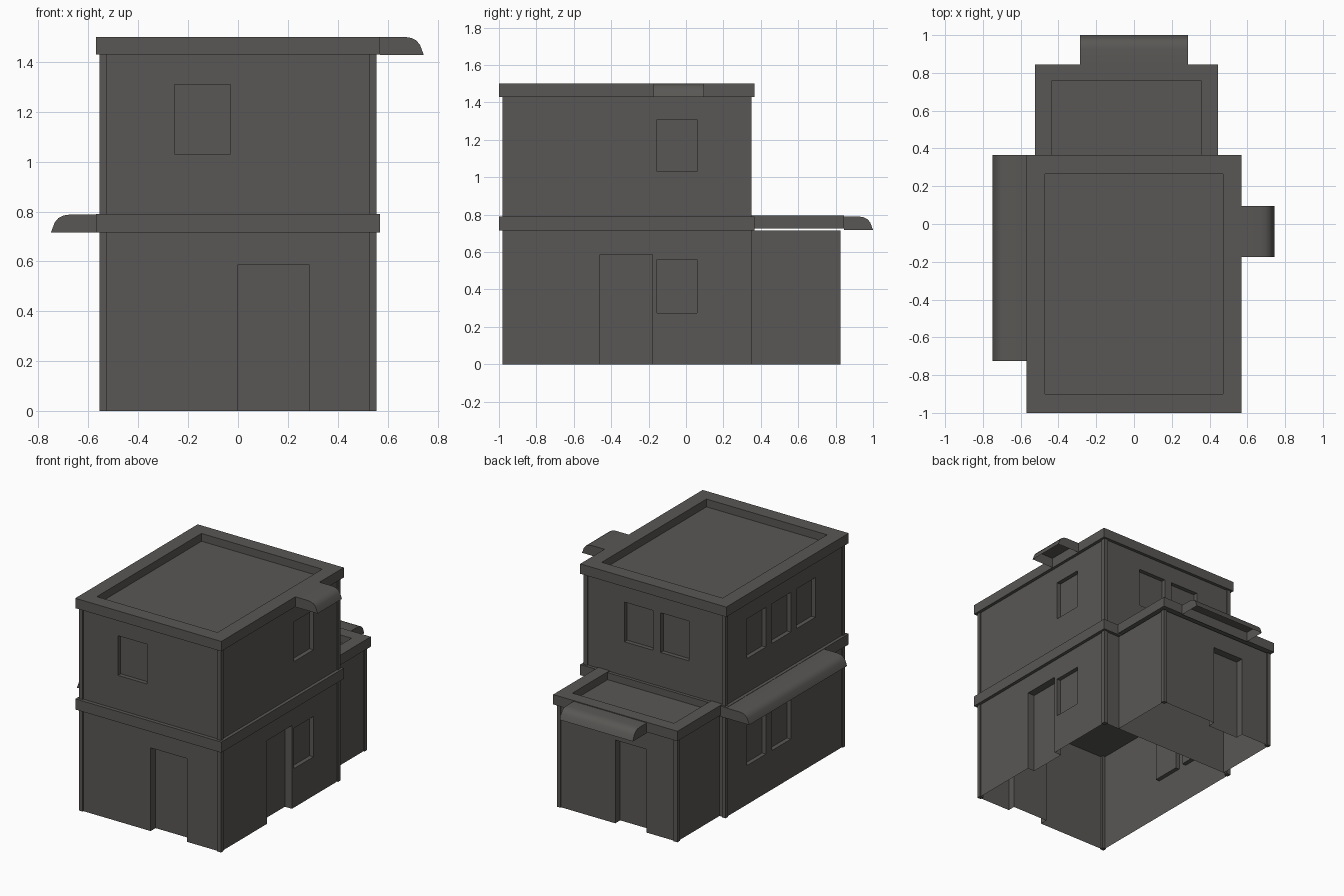
import bpy, bmesh
from mathutils import Vector

if "Cube" in bpy.data.objects:
    bpy.data.objects.remove(bpy.data.objects["Cube"])

mat = bpy.data.materials.new("dark_grey_plaster")
mat.diffuse_color = (0.100, 0.096, 0.090, 1)
mat.use_nodes = True
mat.node_tree.nodes["Principled BSDF"].inputs["Base Color"].default_value = mat.diffuse_color
UP = Vector((0, 0, 1))


def finish(name, bm):
    me = bpy.data.meshes.new(name)
    bm.to_mesh(me)
    bm.free()
    me.materials.append(mat)
    ob = bpy.data.objects.new(name, me)
    bpy.context.collection.objects.link(ob)
    return ob


def box(name, x, y, z, rim=0, depth=0):
    """Box from ranges; an optional rim leaves a sunken roof deck."""
    bm = bmesh.new()
    bmesh.ops.create_cube(bm, size=1)
    for v in bm.verts:
        v.co = [r[0] if c < 0 else r[1] for c, r in zip(v.co, (x, y, z))]
    bm.normal_update()
    if rim:
        top = max(bm.faces, key=lambda f: f.calc_center_median().z)
        bmesh.ops.inset_region(bm, faces=[top], thickness=rim)
        lip = bmesh.ops.extrude_face_region(bm, geom=[top])["geom"]
        bmesh.ops.delete(bm, geom=[top], context='FACES_ONLY') if top.is_valid else None
        for v in [g for g in lip if isinstance(g, bmesh.types.BMVert)]:
            v.co.z -= depth
        bmesh.ops.recalc_face_normals(bm, faces=bm.faces)
    return finish(name, bm)


def wall(name, side, at, span, z, openings=()):
    """Flat wall with recessed openings (a0, a1, z0, z1, depth) along its axis."""
    n = Vector({"front": (0, -1, 0), "back": (0, 1, 0),
                "left": (-1, 0, 0), "right": (1, 0, 0)}[side])
    u = UP.cross(n)
    s = u.x + u.y                       # +1 or -1 along the world axis
    base = Vector((abs(n.x), abs(n.y), 0)) * at
    bm = bmesh.new()

    def quad(*pts):
        bm.faces.new([bm.verts.new(base + u * a + UP * h - n * d) for a, h, d in pts])

    a0, a1 = sorted(s * a for a in span)
    holes = [tuple(sorted((s * o[0], s * o[1]))) + tuple(o[2:]) for o in openings]
    us = sorted({a0, a1, *[c for h in holes for c in h[:2]]})
    zs = sorted({*z, *[c for h in holes for c in h[2:4]]})
    for p, q in zip(us, us[1:]):
        for b, t in zip(zs, zs[1:]):
            mu, mz = (p + q) / 2, (b + t) / 2
            if not any(h[0] < mu < h[1] and h[2] < mz < h[3] for h in holes):
                quad((p, b, 0), (q, b, 0), (q, t, 0), (p, t, 0))
    for p, q, b, t, d in holes:
        ring = [(p, b), (q, b), (q, t), (p, t)]
        quad(*[(*c, d) for c in ring])
        for i, c in enumerate(ring):
            e = ring[(i + 1) % 4]
            if c[1] == e[1] == 0:       # doors have no sill
                continue
            quad((*c, 0), (*e, 0), (*e, d), (*c, d))
    bmesh.ops.remove_doubles(bm, verts=bm.verts, dist=1e-5)
    return finish(name, bm)


def awning(name, origin, out, width, reach):
    """Hollow hood: flat top curving down at the outer edge, open below."""
    out, origin = Vector(out), Vector(origin)
    side = out.cross(UP)
    prof = [(0, 0), (0, .072), (reach - .075, .072), (reach - .05, .068), (reach - .03, .058),
            (reach - .015, .04), (reach, 0)]
    bm = bmesh.new()
    ends = [[bm.verts.new(origin + out * d + UP * h + side * w) for d, h in prof]
            for w in (-width / 2, width / 2)]
    for i in range(len(prof) - 1):
        bm.faces.new((ends[0][i], ends[0][i + 1], ends[1][i + 1], ends[1][i]))
    for e in ends:
        bm.faces.new(e)
    bmesh.ops.recalc_face_normals(bm, faces=bm.faces)
    mid = Vector((0, 0, 0.03)) + origin + out * reach / 2
    if sum((f.calc_center_median() - mid).dot(f.normal) for f in bm.faces) < 0:
        bmesh.ops.reverse_faces(bm, faces=bm.faces)
    ob = finish(name, bm)
    bpy.context.view_layer.objects.active = ob
    ob.select_set(True)
    bpy.ops.object.shade_smooth_by_angle(angle=0.6)
    ob.select_set(False)


# Window and door sizes
W, D = 0.03, 0.055
up, low, door = (1.03, 1.31, W), (0.275, 0.56, W), (0, 0.587, D)
X, F, B = 0.547, -0.974, 0.343          # wall planes of the main block
lower, upper = (0, 0.715), (0.79, 1.43)

# Main block walls
wall("front_wall_lower", "front", F, (-X, X), lower, [(0, 0.285, *door)])
wall("front_wall_upper", "front", F, (-X, X), upper, [(-0.255, -0.03, *up)])
wall("right_wall_lower", "right", X, (F, B), lower,
     [(-0.46, -0.18, *door), (-0.155, 0.06, *low)])
wall("right_wall_upper", "right", X, (F, B), upper, [(-0.155, 0.06, *up)])
wall("back_wall_lower", "back", B, (-X, X), lower)
wall("back_wall_upper", "back", B, (-X, X), upper,
     [(0.017, 0.24, *up), (-0.265, -0.043, *up)])
wall("left_wall_lower", "left", -X, (F, B), lower,
     [(-0.11, 0.10, *low), (-0.387, -0.177, *low)])
wall("left_wall_upper", "left", -X, (F, B), upper,
     [(-0.11, 0.10, *up), (-0.387, -0.177, *up), (-0.66, -0.45, *up)])

# Corner posts of the main block, both storeys
for level, zr in (("lower", lower), ("upper", upper)):
    for sx, x in (("left", (-0.555, -0.525)), ("right", (0.525, 0.555))):
        for sy, y in (("front", (-0.982, -0.954)), ("back", (0.322, 0.351))):
            box(f"post_{level}_{sy}_{sx}", x, y, zr)

# Floor band and main roof with sunken deck
box("floor_band", (-0.57, 0.57), (-1, 0.365), (0.715, 0.79))
box("main_roof", (-0.57, 0.57), (-1, 0.365), (1.43, 1.5), 0.14, 0.055)

# Rear extension: walls, posts and roof (a small gap separates roof and walls)
wall("extension_back_wall", "back", 0.817, (-0.502, 0.422), lower, [(-0.265, -0.02, *door)])
wall("extension_right_wall", "right", 0.422, (B, 0.817), lower)
wall("extension_left_wall", "left", -0.502, (B, 0.817), lower)
for sx, x in (("left", (-0.51, -0.482)), ("right", (0.402, 0.43))):
    box(f"extension_post_{sx}", x, (0.797, 0.825), lower)
box("extension_roof", (-0.525, 0.445), (0.235, 0.845), (0.725, 0.795), 0.125, 0.055)

# Awnings
awning("right_awning", (0.57, -0.04, 1.428), (1, 0, 0), 0.27, 0.175)
awning("left_awning", (-0.57, -0.18, 0.716), (-1, 0, 0), 1.09, 0.18)
awning("back_awning", (0, 0.845, 0.718), (0, 1, 0), 0.57, 0.155)
